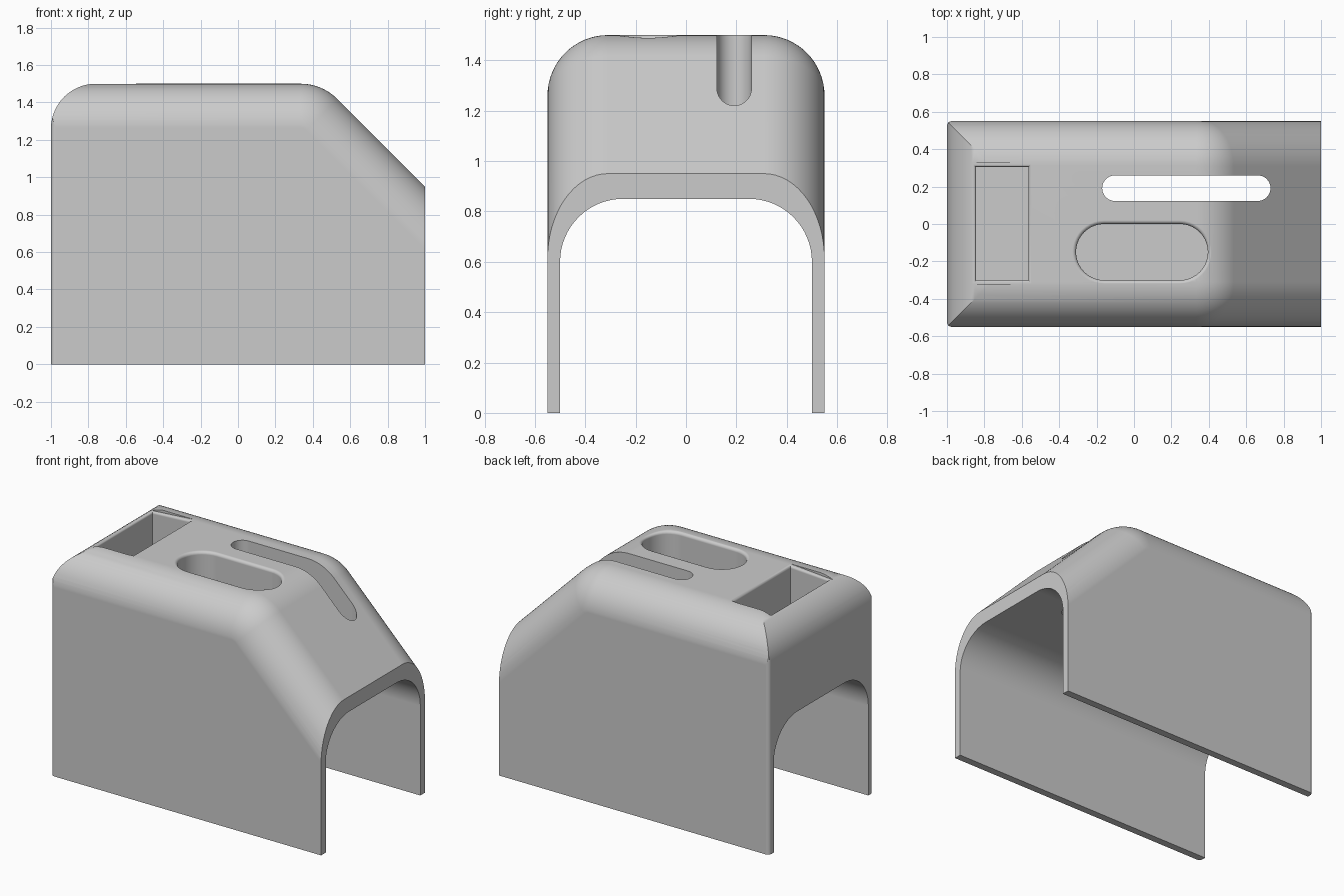
import bpy, bmesh
from math import sin, cos, tan, pi, sqrt

if "Cube" in bpy.data.objects:
    bpy.data.objects.remove(bpy.data.objects["Cube"])

R = 0.24             # outer fillet radius
HALF = 0.55          # half width
TOP = 1.5
APEX_R = 0.28        # rounding where the top turns into the slope
APEX_X = 0.45 - APEX_R * tan(pi / 8)


def loft(name, rings):
    """Closed solid through equally sized rings of points."""
    bm = bmesh.new()
    vs = [[bm.verts.new(p) for p in ring] for ring in rings]
    n = len(rings[0])
    for a, b in zip(vs, vs[1:]):
        for i in range(n):
            bm.faces.new((a[i], a[(i + 1) % n], b[(i + 1) % n], b[i]))
    bm.faces.new(vs[0])
    bm.faces.new(vs[-1])
    bmesh.ops.recalc_face_normals(bm, faces=bm.faces)
    me = bpy.data.meshes.new(name)
    bm.to_mesh(me)
    bm.free()
    ob = bpy.data.objects.new(name, me)
    bpy.context.collection.objects.link(ob)
    return ob


def apply_mod(ob, mod):
    bpy.context.view_layer.objects.active = ob
    bpy.ops.object.modifier_apply(modifier=mod.name)


def boolean(ob, tool, op):
    m = ob.modifiers.new("cut", 'BOOLEAN')
    m.operation, m.solver, m.object = op, 'EXACT', tool
    apply_mod(ob, m)
    bpy.data.objects.remove(tool, do_unlink=True)


def arch(half, top, r, bottom, n=16):
    """Rounded arch outline in (y, drop-from-top) form, left to right."""
    side = [(half - r + r * sin(t), r * (1 - cos(t)))
            for t in [pi / 2 * i / n for i in range(n + 1)]]
    return [(-y, d) for y, d in reversed(side)] + side


# Housing: arch swept along the top line and down the slope
path = [(-1.1, TOP, 0)]
path += [(APEX_X + APEX_R * sin(a), TOP - APEX_R * (1 - cos(a)), a)
         for a in [pi / 4 * i / 12 for i in range(13)]]
path += [(1.7, 0.25, pi / 4)]
outline = arch(HALF, TOP, R, 0)
rings = []
for x, z, a in path:
    ring = [(x - d * sin(a), y, z - d * cos(a)) for y, d in outline]
    foot = 1.35 if x > 1.5 else ring[0][0]
    rings.append([(foot, -HALF, -0.1)] + ring + [(foot, HALF, -0.1)])
housing = loft("housing", rings)

# Trim to length, with the rounded back top edge and eased back corners
side = [(1, 0), (1, 1.7), (-1 + R, 1.7)]
side += [(-1 + R - R * sin(t), TOP - R + R * cos(t))
         for t in [pi / 2 * i / 16 for i in range(17)]]
side += [(-1, 0)]
EASE = 0.025
W = HALF - 0.0003
trim_rings = []
for s in (-1, 1):
    steps = [pi / 2 * i / 5 for i in range(6)]
    for t in (reversed(steps) if s > 0 else steps):
        o = EASE * (1 - sin(t))
        y = s * (W - EASE + EASE * cos(t))
        trim_rings.append([(max(x, -1 + o), y, z) for x, z in side])
boolean(housing, loft("trim", trim_rings), 'INTERSECT')

# Tunnel running the whole length
tunnel = arch(0.5, 0.85, 0.25, 0)
boolean(housing, loft("tunnel_cutter", [
    [(x, -0.5, -0.1)] + [(x, y, 0.85 - d) for y, d in tunnel] + [(x, 0.5, -0.1)]
    for x in (-1.2, 1.2)]), 'DIFFERENCE')


def stadium(x0, x1, y0, y1, o=0, n=20):
    r, yc = (y1 - y0) / 2, (y0 + y1) / 2
    pts = []
    for cx, start in ((x1 - r, -pi / 2), (x0 + r, pi / 2)):
        pts += [(cx + (r + o) * cos(start + pi * i / n),
                 yc + (r + o) * sin(start + pi * i / n)) for i in range(n + 1)]
    return pts


def rectangle(x0, x1, y0, y1, o=0):
    return [(x0 - o, y0 - o), (x1 + o, y0 - o), (x1 + o, y1 + o), (x0 - o, y1 + o)]


def surface(x):
    """Height of the housing's centre line."""
    if x < -1 + R:
        return TOP - R + sqrt(R * R - (x + 1 - R) ** 2)
    if x > APEX_X:
        return TOP - APEX_R + sqrt(APEX_R ** 2 - min(x - APEX_X, 0.19) ** 2)
    return TOP


def pocket(name, shape, box, floor, lip=0.02):
    """Cutter with straight walls that flare into a rounded lip."""
    rings = [[(x, y, floor) for x, y in shape(*box)]]
    for i in range(6):
        t = pi / 2 * i / 5
        rings.append([(x, y, surface(x) - lip * (1 - sin(t)))
                      for x, y in shape(*box, lip * (1 - cos(t)))])
    rings.append([(x, y, 1.8) for x, y, z in rings[-1]])
    boolean(housing, loft(name, rings), 'DIFFERENCE')


# Square and oval pockets in the top
pocket("square_pocket_cutter", rectangle, (-0.845, -0.565, -0.3, 0.305), 1.0)
pocket("oval_pocket_cutter", stadium, (-0.31, 0.395, -0.3, 0.0), 1.0)

# Narrow slot straight through into the tunnel
slot = stadium(-0.17, 0.73, 0.123, 0.26)
boolean(housing, loft("slot_cutter", [[(x, y, z) for x, y in slot]
                                      for z in (0.7, 1.8)]), 'DIFFERENCE')

# Smooth shading with crisp edges
bpy.ops.object.select_all(action='DESELECT')
housing.select_set(True)
bpy.context.view_layer.objects.active = housing
bpy.ops.object.shade_smooth_by_angle(angle=pi / 6)
wn = housing.modifiers.new("weighted", 'WEIGHTED_NORMAL')
wn.keep_sharp = True
